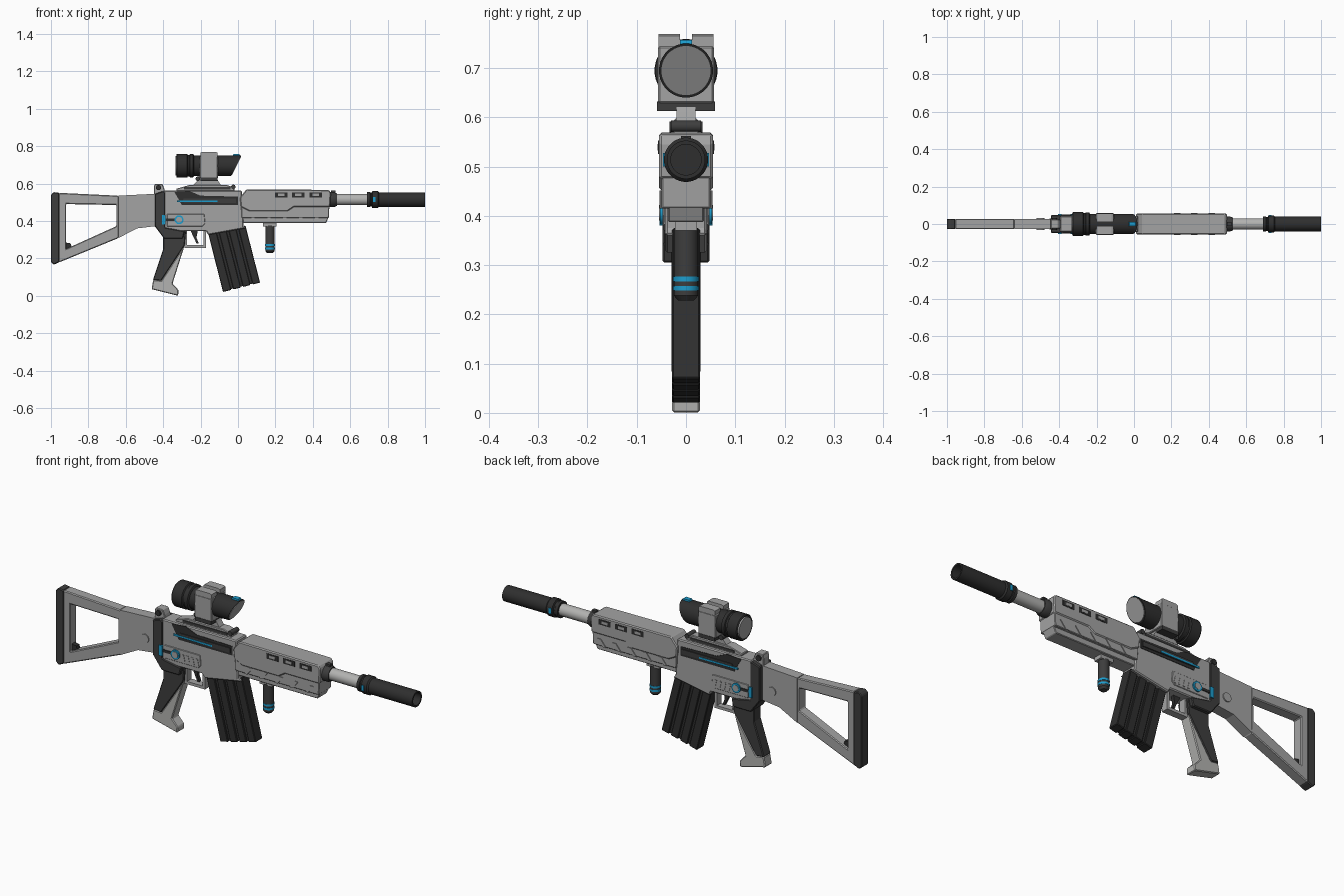
import bpy, bmesh, math
from mathutils import Vector

if "Cube" in bpy.data.objects:
    bpy.data.objects.remove(bpy.data.objects["Cube"])


def material(name, rgb):
    m = bpy.data.materials.new(name)
    m.diffuse_color = (*rgb, 1)
    m.use_nodes = True
    m.node_tree.nodes["Principled BSDF"].inputs["Base Color"].default_value = m.diffuse_color
    return m


LIGHT = material("light_grey", (0.37, 0.37, 0.37))
PALE = material("pale_grey", (0.45, 0.45, 0.44))
DARK = material("dark_grey", (0.047, 0.047, 0.047))
BLACK = material("near_black", (0.028, 0.028, 0.028))
BLUE = material("blue", (0.012, 0.34, 0.62))


def finish(name, bm, mat, bevel=0.0, smooth=False):
    bmesh.ops.recalc_face_normals(bm, faces=bm.faces)
    me = bpy.data.meshes.new(name)
    bm.to_mesh(me)
    bm.free()
    ob = bpy.data.objects.new(name, me)
    bpy.context.collection.objects.link(ob)
    me.materials.append(mat)
    if bevel:
        mod = ob.modifiers.new("bevel", 'BEVEL')
        mod.width, mod.segments, mod.limit_method = bevel, 1, 'ANGLE'
        mod.angle_limit = math.radians(40)
    if smooth:
        bpy.ops.object.select_all(action='DESELECT')
        ob.select_set(True)
        bpy.context.view_layer.objects.active = ob
        bpy.ops.object.shade_smooth_by_angle(angle=math.radians(35))
    return ob


def prism(name, pts, lo, hi, mat, bevel=0.0, hole=None):
    """Side profile (x, z) extruded from y=lo to y=hi; a hole has as many points as pts."""
    bm = bmesh.new()
    n = len(pts)
    ring = lambda p, y: [bm.verts.new((x, y, z)) for x, z in p]
    a, b = ring(pts, lo), ring(pts, hi)
    pairs = [(a, b)]
    if hole:
        c, d = ring(hole, lo), ring(hole, hi)
        pairs += [(c, d), (a, c), (b, d)]
    else:
        bm.faces.new(a)
        bm.faces.new(b)
    for p, q in pairs:
        for i in range(n):
            j = (i + 1) % n
            bm.faces.new((p[i], p[j], q[j], q[i]))
    return finish(name, bm, mat, bevel)


def plate(name, pts, half, mat, bevel=0.0, hole=None):
    return prism(name, pts, -half, half, mat, bevel, hole)


def sides(name, pts, inner, outer, mat, bevel=0.0):
    prism(name + "_right", pts, -outer, -inner, mat, bevel)
    prism(name + "_left", pts, inner, outer, mat, bevel)


def rect(x0, x1, z0, z1):
    return [(x0, z0), (x1, z0), (x1, z1), (x0, z1)]


def lathe(name, profile, origin, mat, axis='X', seg=32, shear=None):
    """Spin (distance, radius) points about an axis; shear = (start x, slope) slants one end."""
    bm = bmesh.new()
    rings = []
    for t, r in profile:
        ring = []
        for k in range(seg):
            a = 2 * math.pi * (k + 0.5) / seg
            u, v = r * math.cos(a), r * math.sin(a)
            co = {'X': (t, u, v), 'Y': (u, t, v), 'Z': (u, v, t)}[axis]
            p = Vector(origin) + Vector(co)
            if shear and p.x > shear[0]:
                p.x += shear[1] * v
            ring.append(bm.verts.new(p))
        rings.append(ring)
    for p, q in zip(rings, rings[1:]):
        for k in range(seg):
            j = (k + 1) % seg
            bm.faces.new((p[k], p[j], q[j], q[k]))
    bm.faces.new(rings[0])
    bm.faces.new(rings[-1])
    return finish(name, bm, mat, 0, True)


# Stock: open frame, solid neck, butt pad and pivot
plate("stock_frame", [(-.957, .55), (-.64, .535), (-.64, .308), (-.957, .178)], .027, LIGHT, .004,
      [(-.92, .49), (-.65, .485), (-.65, .372), (-.92, .25)])
plate("stock_neck", [(-.64, .535), (-.44, .545), (-.44, .372), (-.54, .36), (-.64, .308)], .027, LIGHT)
plate("butt_pad", [(-1, .54), (-.985, .554), (-.955, .55), (-.955, .18), (-.985, .166), (-1, .18)], .028, DARK, .004)
plate("sling_loop", [(-.925, .285), (-.895, .28), (-.89, .262), (-.925, .245)], .012, BLACK)
lathe("stock_pivot", [(-.032, .022), (.032, .022)], (-.5, 0, .43), LIGHT, 'Y', 20)

# Receiver with magazine well
plate("receiver", [(-.395, .562), (.02, .562), (.03, .37), (.045, .362), (-.16, .325), (-.17, .345), (-.395, .345)],
      .043, LIGHT, .005)
sides("lower_panel", [(-.38, .437), (-.18, .437), (-.175, .385), (-.19, .37), (-.38, .37)], .04, .046, LIGHT, .002)
for i in range(4):
    x = -.275 + i * .026
    sides(f"receiver_vent_{i}", [(x, .38), (x + .012, .38), (x + .004, .415), (x - .008, .415)], .045, .048, LIGHT)
sides("bolt_recess", [(-.34, .555), (-.26, .56), (-.2, .535), (0, .53), (0, .484), (-.3, .484)], .04, .0455, BLACK)
sides("bolt_rail", [(-.3, .5), (-.29, .52), (-.01, .52), (-.01, .495)], .045, .05, DARK)
sides("blue_rail_line", rect(-.325, -.11, .5, .509), .046, .052, BLUE)
plate("receiver_rear", [(-.445, .545), (-.4, .56), (-.39, .55), (-.39, .365), (-.285, .345), (-.295, .305),
                        (-.395, .305), (-.445, .372)], .048, DARK, .004)

# Selector on both sides: blue plate, bar and ring
sides("selector_plate", rect(-.405, -.387, .38, .432), .045, .054, BLUE)
sides("selector_bar", rect(-.387, -.335, .4, .413), .04, .05, BLACK)
for s, side in ((-1, "right"), (1, "left")):
    lathe("selector_ring_" + side, [(0, .024), (.053 * s - .043 * s, .024)], (-.315, .043 * s, .406), BLUE, 'Y', 20)
    lathe("selector_button_" + side, [(0, .016), (.012 * s, .016)], (-.315, .043 * s, .406), LIGHT, 'Y', 20)

# Pistol grip: dark shell over pale core
plate("grip_shell", [(-.4, .345), (-.278, .345), (-.285, .27), (-.41, .08), (-.455, .085), (-.4, .25)], .029, DARK, .004)
plate("grip_core", [(-.285, .27), (-.35, .065), (-.318, .03), (-.32, 0), (-.462, .035), (-.453, .085), (-.41, .08)],
      .028, PALE, .004)

# Trigger and guard
plate("trigger_guard", rect(-.285, -.172, .256, .35), .018, LIGHT, 0, rect(-.272, -.185, .27, .345))
plate("trigger", [(-.255, .35), (-.215, .35), (-.222, .31), (-.21, .28), (-.222, .28), (-.238, .315)], .008, BLACK)

# Magazine: slanted core with raised ribs
TL, TR, BR, BL = Vector((-.16, .335)), Vector((.04, .375)), Vector((.118, .07)), Vector((-.08, .02))


def mag_slice(u0, u1, v0=0, v1=1):
    at = lambda u, v: tuple(TL.lerp(TR, u).lerp(BL.lerp(BR, u), v))
    return [at(u0, v0), at(u1, v0), at(u1, v1), at(u0, v1)]


plate("magazine_core", mag_slice(.01, .99, 0, .985), .021, BLACK)
for i, (u0, u1) in enumerate(((0, .22), (.28, .48), (.54, .74), (.8, 1))):
    plate(f"magazine_rib_{i}", mag_slice(u0, u1), .028, BLACK, .003)

# Handguard: wide upper shell, stepped lower body, slots and ribs
plate("handguard_upper", [(.01, .525), (.045, .569), (.485, .566), (.497, .55), (.492, .475), (.3, .475), (.265, .452),
                          (.06, .452), (.015, .475)], .055, LIGHT, .005)
plate("handguard_middle", [(.015, .5), (.49, .5), (.485, .415), (.02, .415)], .05, LIGHT, .003)
plate("handguard_keel", [(.02, .42), (.485, .42), (.47, .388), (.02, .388)], .037, LIGHT, .003)
for i in range(5):
    x = .07 + i * .085
    sides(f"handguard_rib_{i}", [(x, .415), (x + .018, .415), (x + .048, .452), (x + .03, .452)], .045, .054, LIGHT)
for i in range(3):
    x = .198 + i * .092
    sides(f"handguard_slot_{i}", rect(x, x + .066, .526, .553), .05, .0565, BLACK)
    sides(f"slot_insert_{i}", rect(x + .016, x + .05, .533, .546), .05, .0575, LIGHT)

# Vertical foregrip with two blue rings
plate("foregrip_mount", rect(.135, .205, .37, .392), .022, LIGHT)
lathe("foregrip", [(.228, .016), (.238, .025), (.375, .025)], (.171, 0, 0), DARK, 'Z', 20)
for z in (.253, .272):
    lathe(f"foregrip_ring_{z}", [(z - .005, .0265), (z + .005, .0265)], (.171, 0, 0), BLUE, 'Z', 20)

# Barrel and suppressor
ORIGIN = (0, 0, .514)
lathe("barrel", [(.48, .03), (.71, .03)], ORIGIN, PALE)
lathe("barrel_collar", [(.485, .04), (.515, .04), (.528, .034)], ORIGIN, DARK)
plate("gas_knob", rect(.497, .52, .545, .562), .01, DARK)
lathe("suppressor", [(.69, .034), (.69, .041), (.705, .041), (.708, .037), (.715, .037), (.718, .045), (.748, .045),
                     (.755, .039), (1, .039), (1, .031), (.93, .031)], ORIGIN, BLACK)
sides("suppressor_catch", rect(.722, .735, .5, .528), .04, .047, BLUE)

# Scope rail and mount
plate("scope_rail", [(-.33, .56), (-.02, .56), (-.02, .578), (-.06, .592), (-.26, .592), (-.33, .572)], .026, LIGHT, .003)
sides("rail_edge", rect(-.29, -.04, .568, .58), .024, .03, DARK)
plate("scope_stem", [(-.24, .59), (-.09, .59), (-.105, .612), (-.12, .64), (-.21, .64), (-.22, .612)], .019, LIGHT)
lathe("rail_screw", [(-.03, .012), (.03, .012)], (-.025, 0, .582), DARK, 'Y', 12)
lathe("clamp_screw", [(-.03, .012), (.03, .012)], (-.215, 0, .625), DARK, 'Y', 12)
plate("mount_clamp", rect(-.2, -.11, .613, .632), .059, DARK)
plate("mount_block", [(-.205, .628), (-.107, .628), (-.107, .745), (-.205, .745)], .057, LIGHT, .004)
sides("mount_horn", [(-.2, .74), (-.11, .74), (-.11, .765), (-.12, .769), (-.19, .769), (-.2, .765)], .012, .056, LIGHT)

# Scope tube with slanted front, eyepiece and lenses
SC = (0, 0, .695)
lathe("scope_tube", [(-.26, .055), (-.12, .055), (-.095, .055), (-.01, .055)], SC, BLACK, shear=(-.1, .5))
lathe("front_lens", [(-.02, .05), (-.007, .05)], SC, LIGHT, shear=(-.1, .5))
lathe("eyepiece", [(-.325, .055), (-.33, .06), (-.325, .064), (-.272, .064), (-.268, .058), (-.26, .058), (-.257, .063),
                   (-.24, .063), (-.235, .055)], SC, BLACK)
lathe("rear_lens", [(-.333, .052), (-.32, .052)], SC, LIGHT)
plate("scope_sight_bead", [(-.03, .745), (.012, .745), (.008, .757), (-.025, .757)], .012, BLUE)

# Rear sight
plate("rear_sight_base", [(-.45, .54), (-.39, .555), (-.395, .575), (-.405, .598), (-.445, .598), (-.45, .58)],
      .024, LIGHT, .003)
lathe("rear_sight_knob", [(-.033, .014), (.033, .014)], (-.425, 0, .578), BLACK, 'Y', 16)
